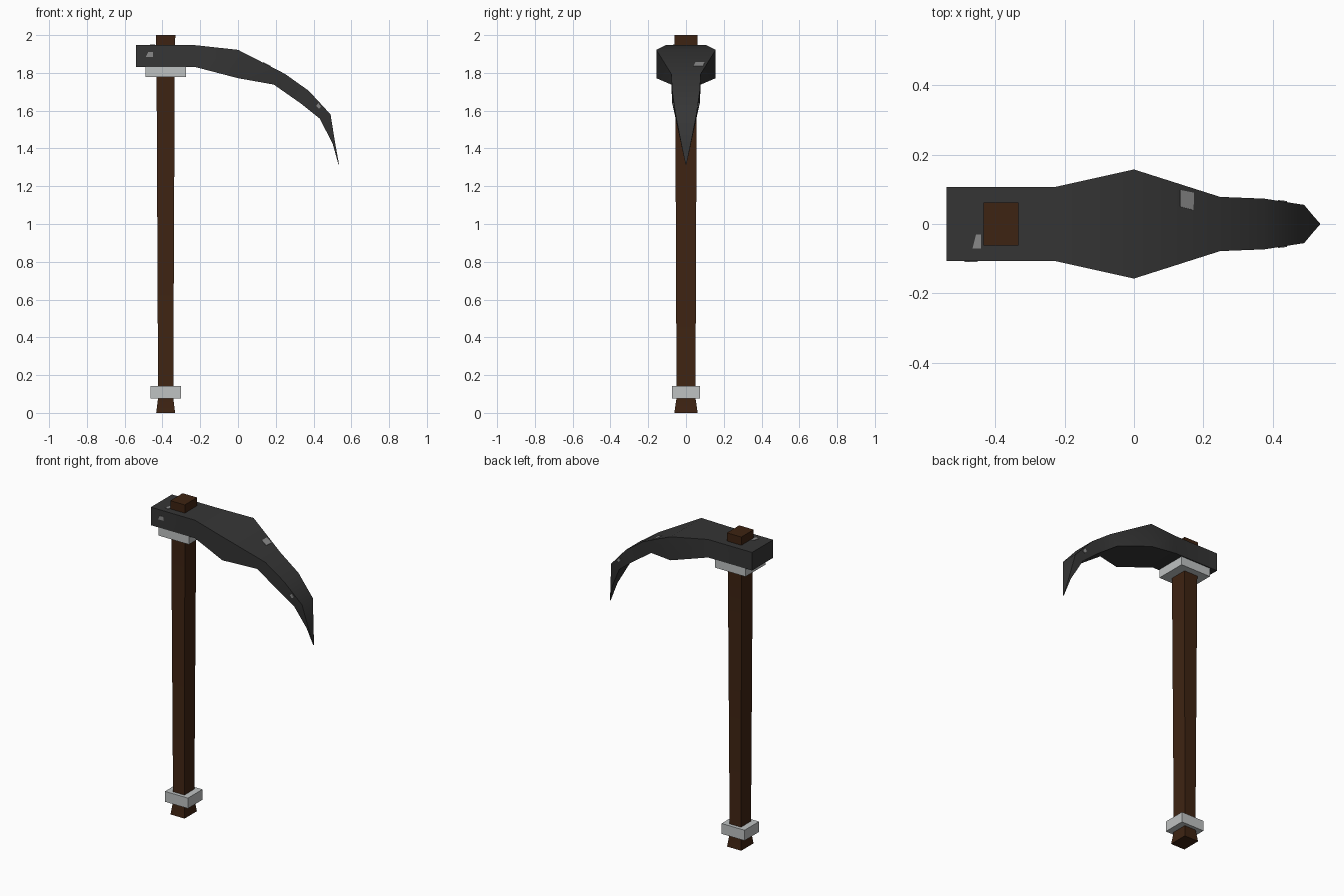
import bpy, bmesh, math

if "Cube" in bpy.data.objects:
    bpy.data.objects.remove(bpy.data.objects["Cube"])


def material(name, rgb):
    m = bpy.data.materials.new(name)
    m.diffuse_color = (*rgb, 1)
    m.use_nodes = True
    m.node_tree.nodes["Principled BSDF"].inputs["Base Color"].default_value = m.diffuse_color
    return m


IRON = material("dark iron", (0.036, 0.036, 0.036))
WOOD = material("dark brown wood", (0.048, 0.017, 0.006))
STEEL = material("pale steel", (0.52, 0.54, 0.54))
WORN = material("worn grey metal", (0.25, 0.25, 0.25))


def loft(name, sections, mat, angle=50):
    """Skin a list of four-cornered cross-sections and cap both ends."""
    bm = bmesh.new()
    rings = [[bm.verts.new(p) for p in s] for s in sections]
    for a, b in zip(rings, rings[1:]):
        for i in range(4):
            j = (i + 1) % 4
            bm.faces.new((a[i], a[j], b[j], b[i]))
    bm.faces.new(rings[0])
    bm.faces.new(rings[-1])
    bmesh.ops.recalc_face_normals(bm, faces=bm.faces)
    me = bpy.data.meshes.new(name)
    bm.to_mesh(me)
    bm.free()
    me.materials.append(mat)
    ob = bpy.data.objects.new(name, me)
    bpy.context.collection.objects.link(ob)
    bpy.ops.object.select_all(action='DESELECT')
    ob.select_set(True)
    bpy.context.view_layer.objects.active = ob
    bpy.ops.object.shade_smooth_by_angle(angle=math.radians(angle))
    return ob


def rect(z, hx, hy, cx=-0.383):
    return [(cx - hx, -hy, z), (cx + hx, -hy, z), (cx + hx, hy, z), (cx - hx, hy, z)]


# Wooden handle with a flared foot
loft("handle", [rect(0, .05, .062), rect(.08, .04, .05),
                rect(1.78, .048, .057), rect(2, .051, .062)], WOOD)

# Metal collars
loft("lower_collar", [rect(.077, .081, .073), rect(.143, .081, .073)], STEEL)
loft("upper_collar", [rect(1.777, .107, .10), rect(1.832, .107, .10)], STEEL)

# Curved pick head: top x, top z, bottom x, bottom z, half width
profile = [(-.54, 1.947, -.54, 1.832, .106), (-.23, 1.947, -.23, 1.832, .106),
           (0, 1.922, 0, 1.772, .157), (.248, 1.795, .19, 1.738, .078),
           (.375, 1.705, .33, 1.64, .073), (.49, 1.58, .433, 1.558, .055),
           (.514, 1.43, .501, 1.425, .026), (.535, 1.315, .532, 1.315, .002)]
loft("pick_head", [[(tx, -w, tz), (tx, w, tz), (bx, w, bz), (bx, -w, bz)]
                   for tx, tz, bx, bz, w in profile], IRON)


# Small worn patches on the head
def patch(name, pts, n):
    half = [0.003 * c for c in n]
    loft(name, [[tuple(p[i] + s * half[i] for i in range(3)) for p in pts]
                for s in (-1, 1)], WORN, 30)


patch("worn_patch_top", [(.132, .05, 1.854), (.17, .04, 1.835),
                         (.172, .09, 1.834), (.132, .098, 1.854)], (.46, 0, .89))
patch("worn_patch_butt_top", [(-.465, -.07, 1.947), (-.44, -.07, 1.947),
                              (-.44, -.03, 1.947), (-.455, -.03, 1.947)], (0, 0, 1))
patch("worn_patch_butt_side", [(-.488, -.106, 1.885), (-.45, -.106, 1.885),
                               (-.45, -.106, 1.91), (-.475, -.106, 1.91)], (0, 1, 0))
for side, label in ((-1, "front"), (1, "back")):
    patch("worn_patch_blade_" + label,
          [(.414, side * .066, 1.625), (.428, side * .064, 1.61),
           (.44, side * .063, 1.62), (.425, side * .065, 1.64)], (0, 1, 0))
